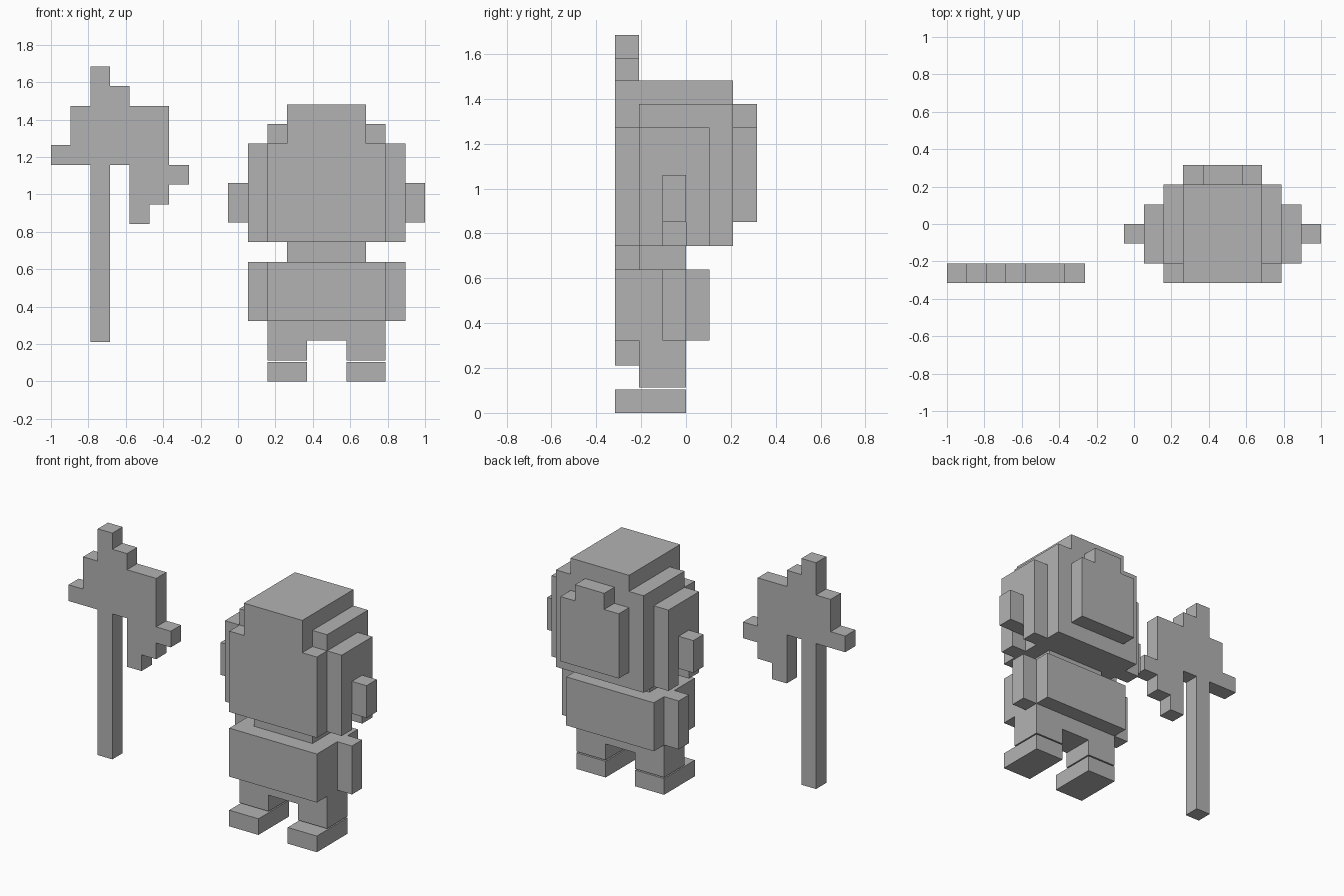
import bpy, bmesh
from mathutils import Vector

if "Cube" in bpy.data.objects:
    bpy.data.objects.remove(bpy.data.objects["Cube"])

U = 2 / 19                      # size of one cube of the blocky grid
LIFT = 0.008                    # head, body and legs sit slightly above the feet

grey = bpy.data.materials.new("grey")
grey.diffuse_color = (0.45, 0.45, 0.45, 1)
grey.use_nodes = True
grey.node_tree.nodes["Principled BSDF"].inputs["Base Color"].default_value = grey.diffuse_color


def stepped(name, columns, a, b, along="y", lift=0.0):
    """Extrude a stepped outline made of touching columns (start, end, bottom, top)."""
    low, high = [], []
    for s, e, z0, z1 in columns:
        low += [(s, z0), (e, z0)]
        high += [(s, z1), (e, z1)]
    outline = []
    for p in low + high[::-1]:
        if p not in outline:
            outline.append(p)
    # drop points in the middle of straight runs
    n = len(outline)
    corners = []
    for i, p in enumerate(outline):
        q, r = outline[i - 1], outline[(i + 1) % n]
        if not (q[0] == p[0] == r[0] or q[1] == p[1] == r[1]):
            corners.append(p)

    def place(p, d):
        x, y = (p[0], d) if along == "y" else (d, p[0])
        return Vector((x * U - 1, (y - 3) * U, p[1] * U + lift))

    bm = bmesh.new()
    face = bm.faces.new([bm.verts.new(place(p, a)) for p in corners])
    shift = place(corners[0], b) - place(corners[0], a)
    out = bmesh.ops.extrude_face_region(bm, geom=[face], use_keep_orig=True)
    moved = [v for v in out["geom"] if isinstance(v, bmesh.types.BMVert)]
    bmesh.ops.translate(bm, verts=moved, vec=shift)
    bmesh.ops.recalc_face_normals(bm, faces=bm.faces)
    mesh = bpy.data.meshes.new(name)
    bm.to_mesh(mesh)
    bm.free()
    mesh.materials.append(grey)
    ob = bpy.data.objects.new(name, mesh)
    bpy.context.collection.objects.link(ob)
    return ob


def box(name, x0, x1, y0, y1, z0, z1, lift=LIFT):
    return stepped(name, [(x0, x1, z0, z1)], y0, y1, lift=lift)


# axe held upright beside the figure
stepped("axe", [(0, 1, 11, 12), (1, 2, 11, 14), (2, 3, 2, 16), (3, 4, 11, 15),
                (4, 5, 8, 14), (5, 6, 9, 14), (6, 7, 10, 11)], 0, 1)

# head: face layer, main block and raised panel at the back
stepped("face", [(11, 12, 7, 12), (12, 16, 7, 14), (16, 17, 7, 12)], 0, 1, lift=LIFT)
stepped("head", [(11, 12, 7, 13), (12, 16, 7, 14), (16, 17, 7, 13)], 1, 5, lift=LIFT)
stepped("head_back", [(12, 13, 8, 12), (13, 15, 8, 13), (15, 16, 8, 12)], 5, 6, lift=LIFT)

# neck, torso and hips
box("neck", 12, 16, 1, 3, 6, 7)
box("torso", 11, 17, 0, 4, 3, 6)
stepped("legs", [(11, 13, 1, 3), (13, 15, 2, 3), (15, 17, 1, 3)], 1, 3, lift=LIFT)

# paired parts, mirrored about the middle of the figure at x = 14
for side, m in (("left", -1), ("right", 1)):
    def span(p, q):
        return sorted((14 + m * p, 14 + m * q))
    # side plate with a notch under the ear
    stepped(side + "_head_side", [(1, 2, 7, 12), (2, 3, 8, 12), (3, 4, 7, 12)],
            *span(3, 4), along="x", lift=LIFT)
    box(side + "_ear", *span(4, 5), 2, 3, 8, 10)
    # arm in three stacked segments
    for part, z in (("hand", 3), ("forearm", 4), ("sleeve", 5)):
        box(side + "_" + part, *span(3, 4), 2, 3, z, z + 1)
    box(side + "_foot", *span(1, 3), 0, 3, 0, 1, lift=0)
